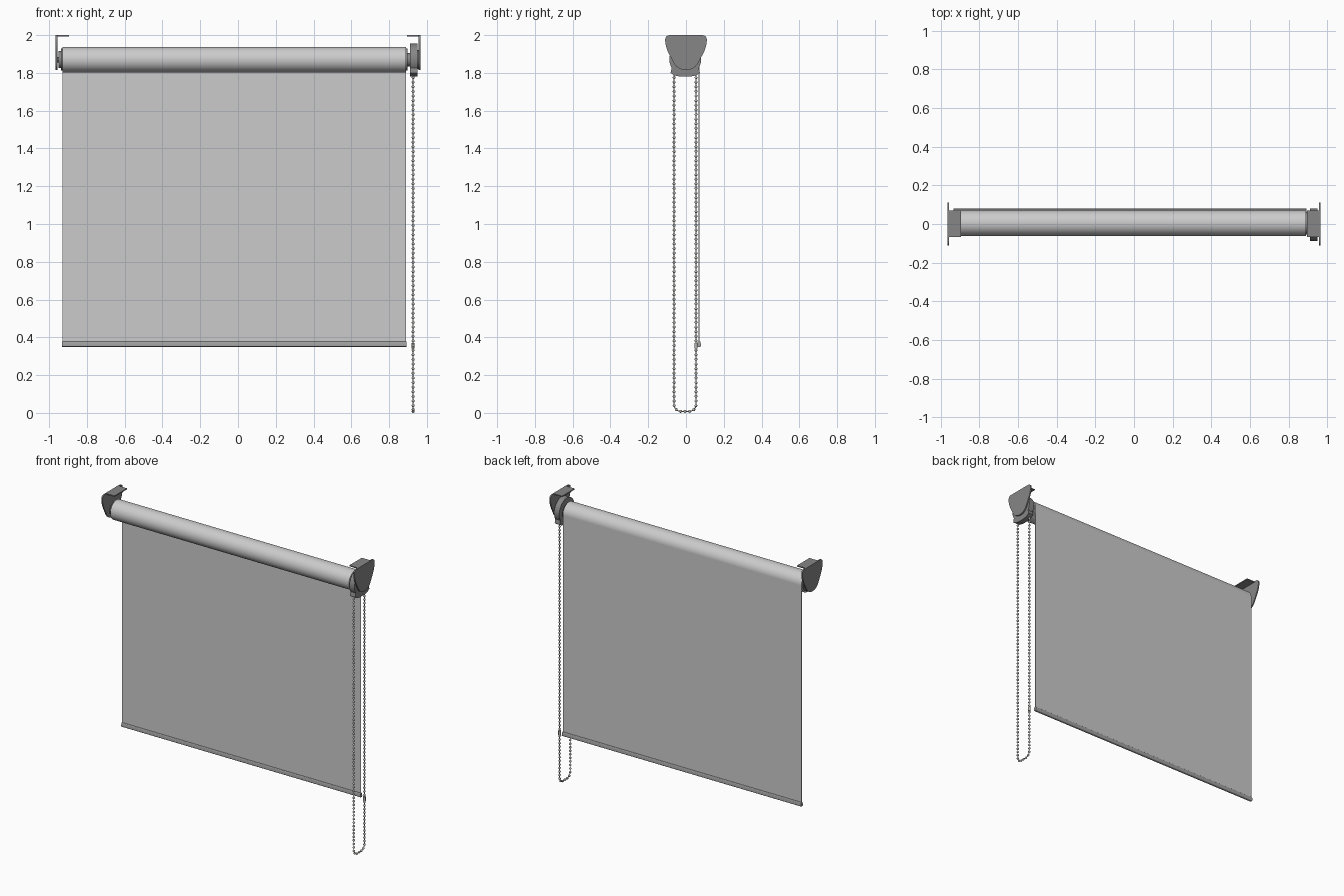
import bpy, bmesh, math
from mathutils import Vector, Matrix

if "Cube" in bpy.data.objects:
    bpy.data.objects.remove(bpy.data.objects["Cube"])


def mat(name, c):
    m = bpy.data.materials.new(name)
    m.diffuse_color = (c[0], c[1], c[2], 1)
    m.use_nodes = True
    m.node_tree.nodes["Principled BSDF"].inputs["Base Color"].default_value = m.diffuse_color
    return m


FABRIC = mat("fabric grey", (0.60, 0.60, 0.60))
BRACKET = mat("bracket grey", (0.24, 0.24, 0.24))
BAR = mat("bar grey", (0.36, 0.36, 0.36))
BEAD = mat("bead grey", (0.50, 0.48, 0.46))

AXIS_Z = 1.87          # roller axis height
AXIS_Y = 0.004


def finish(name, bm, m, angle=35):
    bmesh.ops.recalc_face_normals(bm, faces=bm.faces[:])
    me = bpy.data.meshes.new(name)
    bm.to_mesh(me)
    bm.free()
    ob = bpy.data.objects.new(name, me)
    bpy.context.collection.objects.link(ob)
    me.materials.append(m)
    bpy.ops.object.select_all(action='DESELECT')
    ob.select_set(True)
    bpy.context.view_layer.objects.active = ob
    bpy.ops.object.shade_smooth_by_angle(angle=math.radians(angle))
    return ob


def extrude_x(bm, pts, x0, x1):
    """Prism along x from a (y, z) outline."""
    f = bm.faces.new([bm.verts.new((x0, y, z)) for y, z in pts])
    r = bmesh.ops.extrude_face_region(bm, geom=[f])
    bmesh.ops.translate(bm, vec=(x1 - x0, 0, 0),
                        verts=[v for v in r['geom'] if isinstance(v, bmesh.types.BMVert)])


def box(bm, lo, hi):
    extrude_x(bm, [(lo[1], lo[2]), (hi[1], lo[2]), (hi[1], hi[2]), (lo[1], hi[2])], lo[0], hi[0])


def circle(r, n=48, y=AXIS_Y, z=AXIS_Z):
    return [(y + r * math.cos(2 * math.pi * i / n), z + r * math.sin(2 * math.pi * i / n)) for i in range(n)]


def rounded(corners, n=6):
    """Outline with each (y, z, radius) corner replaced by a soft curve."""
    out = []
    for i, (y, z, r) in enumerate(corners):
        p = Vector((y, z))
        a = Vector(corners[i - 1][:2]) - p
        b = Vector(corners[(i + 1) % len(corners)][:2]) - p
        a, b = p + a.normalized() * r, p + b.normalized() * r
        for k in range(n + 1):
            t = k / n
            out.append(tuple(a * (1 - t) ** 2 + p * 2 * t * (1 - t) + b * t * t))
    return out


# roller with the wound cloth
bm = bmesh.new()
extrude_x(bm, circle(0.067, 64), -0.93, 0.89)
finish("roller", bm, FABRIC)

# hanging cloth, dropping from the back of the roll
bm = bmesh.new()
box(bm, (-0.93, 0.067, 0.36), (0.89, 0.071, AXIS_Z))
finish("fabric_sheet", bm, FABRIC)

# bottom bar
bm = bmesh.new()
extrude_x(bm, rounded([(0.058, 0.35, 0.008), (0.080, 0.35, 0.008),
                       (0.077, 0.378, 0.006), (0.061, 0.378, 0.006)]), -0.932, 0.892)
finish("bottom_bar", bm, BAR)

# wall brackets: shield plate and top flange
shield = rounded([(-0.112, 2.0, 0.03), (0.112, 2.0, 0.03), (0.108, 1.935, 0.035),
                  (0.045, 1.815, 0.045), (-0.045, 1.815, 0.045), (-0.108, 1.935, 0.035)])
for side, name in ((-1, "left"), (1, "right")):
    bm = bmesh.new()
    extrude_x(bm, shield, side * 0.956, side * 0.965)
    box(bm, (side * 0.895, -0.066, 1.993), (side * 0.957, 0.07, 2.0))
    finish(name + "_bracket", bm, BRACKET)

# left end plug
bm = bmesh.new()
extrude_x(bm, circle(0.058), -0.937, -0.93)
extrude_x(bm, circle(0.045), -0.95, -0.937)
extrude_x(bm, circle(0.015), -0.957, -0.95)
finish("left_end_plug", bm, BRACKET)

# right hub and chain clutch housing
bm = bmesh.new()
extrude_x(bm, circle(0.058), 0.89, 0.898)
extrude_x(bm, circle(0.035), 0.898, 0.911)
finish("right_hub", bm, BRACKET)
bm = bmesh.new()
arc = [(-0.004 + 0.084 * math.cos(a), 1.871 + 0.084 * math.sin(a))
       for a in [math.radians(-32 + 244 * i / 40) for i in range(41)]]
skirt = [(-0.082, 1.80), (-0.062, 1.787), (-0.03, 1.78), (0.022, 1.78), (0.054, 1.787), (0.074, 1.80)]
extrude_x(bm, arc + skirt, 0.911, 0.95)
extrude_x(bm, circle(0.05), 0.95, 0.957)
finish("chain_clutch", bm, BRACKET)

# chain path: two straight drops joined by a soft bottom loop
CX, Y0, Y1, TOP, R = 0.927, -0.063, 0.053, 1.80, 0.035
path = [(Y0, TOP)]
for cy, a0 in ((Y0 + R, 180), (Y1 - R, 270)):
    for k in range(9):
        a = math.radians(a0 + 90 * k / 8)
        path.append((cy + R * math.cos(a), 0.008 + R + R * math.sin(a)))
path.append((Y1, TOP))
path = [Vector((CX, y, z)) for y, z in path]

# cord
cu = bpy.data.curves.new("chain_cord", 'CURVE')
cu.dimensions = '3D'
cu.bevel_depth = 0.0028
cu.bevel_resolution = 1
sp = cu.splines.new('POLY')
sp.points.add(len(path) - 1)
for p, v in zip(sp.points, path):
    p.co = (v.x, v.y, v.z, 1)
cord = bpy.data.objects.new("chain_cord", cu)
bpy.context.collection.objects.link(cord)
cu.materials.append(BEAD)

# beads at even steps along the path
bm = bmesh.new()
total = sum((b - a).length for a, b in zip(path, path[1:]))
count = round(total / 0.0245)
step, walked, nxt = total / count, 0.0, 0.0
for a, b in zip(path, path[1:]):
    d = (b - a).length
    while nxt <= walked + d + 1e-6:
        p = a.lerp(b, (nxt - walked) / d)
        bmesh.ops.create_uvsphere(bm, u_segments=12, v_segments=8, radius=0.0078,
                                  matrix=Matrix.Translation(p))
        nxt += step
    walked += d
finish("chain_beads", bm, BEAD, 60)

# chain connector
bm = bmesh.new()
bmesh.ops.create_cone(bm, cap_ends=True, segments=12, radius1=0.0085, radius2=0.0085, depth=0.03,
                      matrix=Matrix.Translation((CX, Y1, 0.355)))
finish("chain_connector", bm, BEAD)
